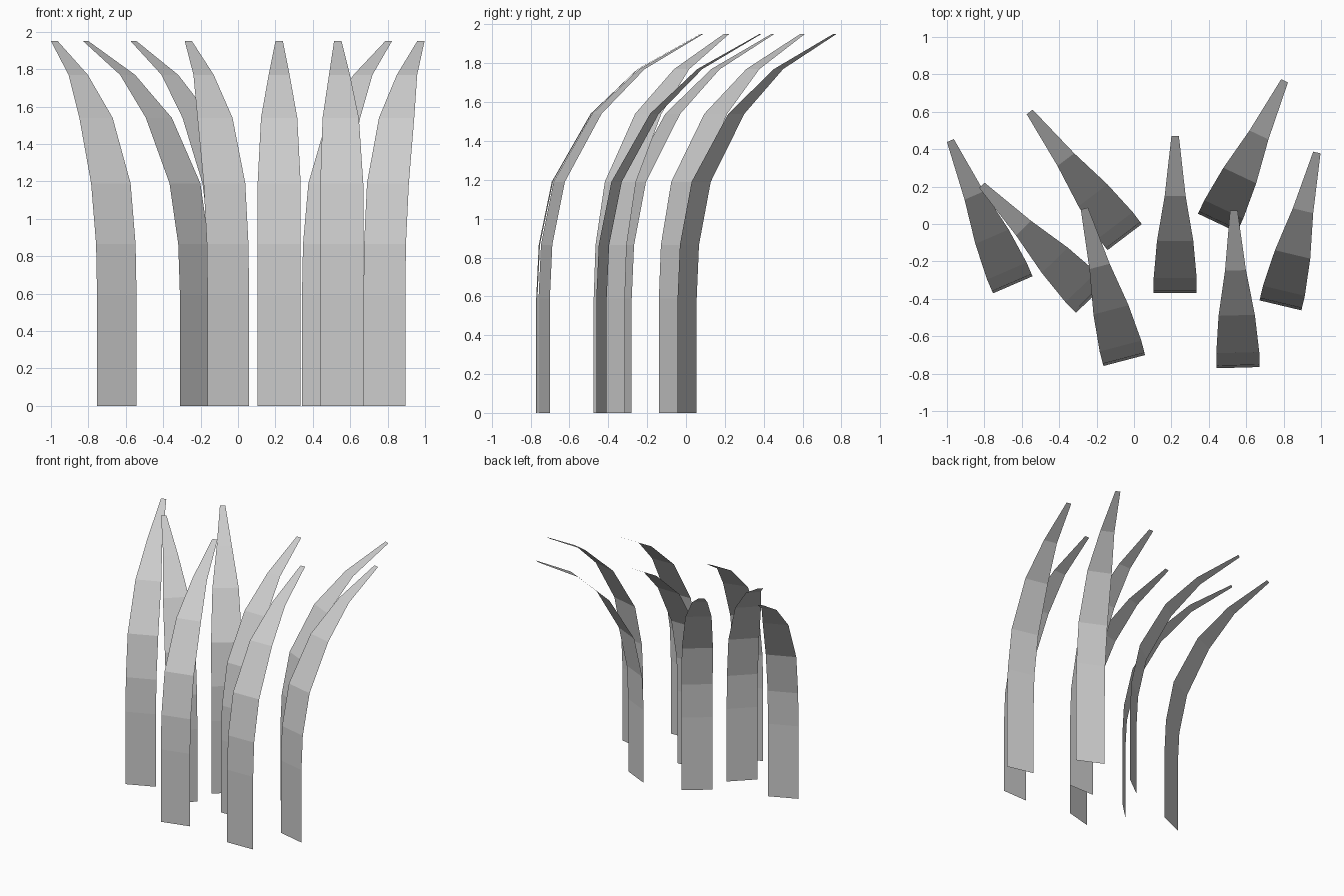
import bpy
from math import radians

if "Cube" in bpy.data.objects:
    bpy.data.objects.remove(bpy.data.objects["Cube"])

# Blade profile rows: half width, backward bend, height
ROWS = [(0.115, 0.0, 0.0), (0.115, 0.0, 0.59), (0.115, 0.013, 0.865),
        (0.115, 0.08, 1.19), (0.097, 0.28, 1.54), (0.056, 0.52, 1.77),
        (0.02, 0.84, 1.95)]

# Each blade: base x, base y, turn about z in degrees
BLADES = [(-0.648, -0.325, 23.4), (-0.228, -0.395, 44.2), (-0.05, -0.07, 37.2),
          (0.22, -0.37, 0.0), (-0.052, -0.73, 14.7), (0.557, -0.768, 1.6),
          (0.446, 0.006, -25.3), (0.783, -0.435, -13.4)]

# Flat-shaded single-sided ribbon, facing the front
verts = [(side * w, y, z) for w, y, z in ROWS for side in (-1, 1)]
faces = [(2 * i, 2 * i + 1, 2 * i + 3, 2 * i + 2) for i in range(len(ROWS) - 1)]
mesh = bpy.data.meshes.new("grass_blade")
mesh.from_pydata(verts, [], faces)

# Tuft of blades sharing one mesh
for n, (x, y, turn) in enumerate(BLADES, 1):
    blade = bpy.data.objects.new(f"grass_blade_{n}", mesh)
    blade.location = (x, y, 0)
    blade.rotation_euler.z = radians(turn)
    bpy.context.collection.objects.link(blade)
